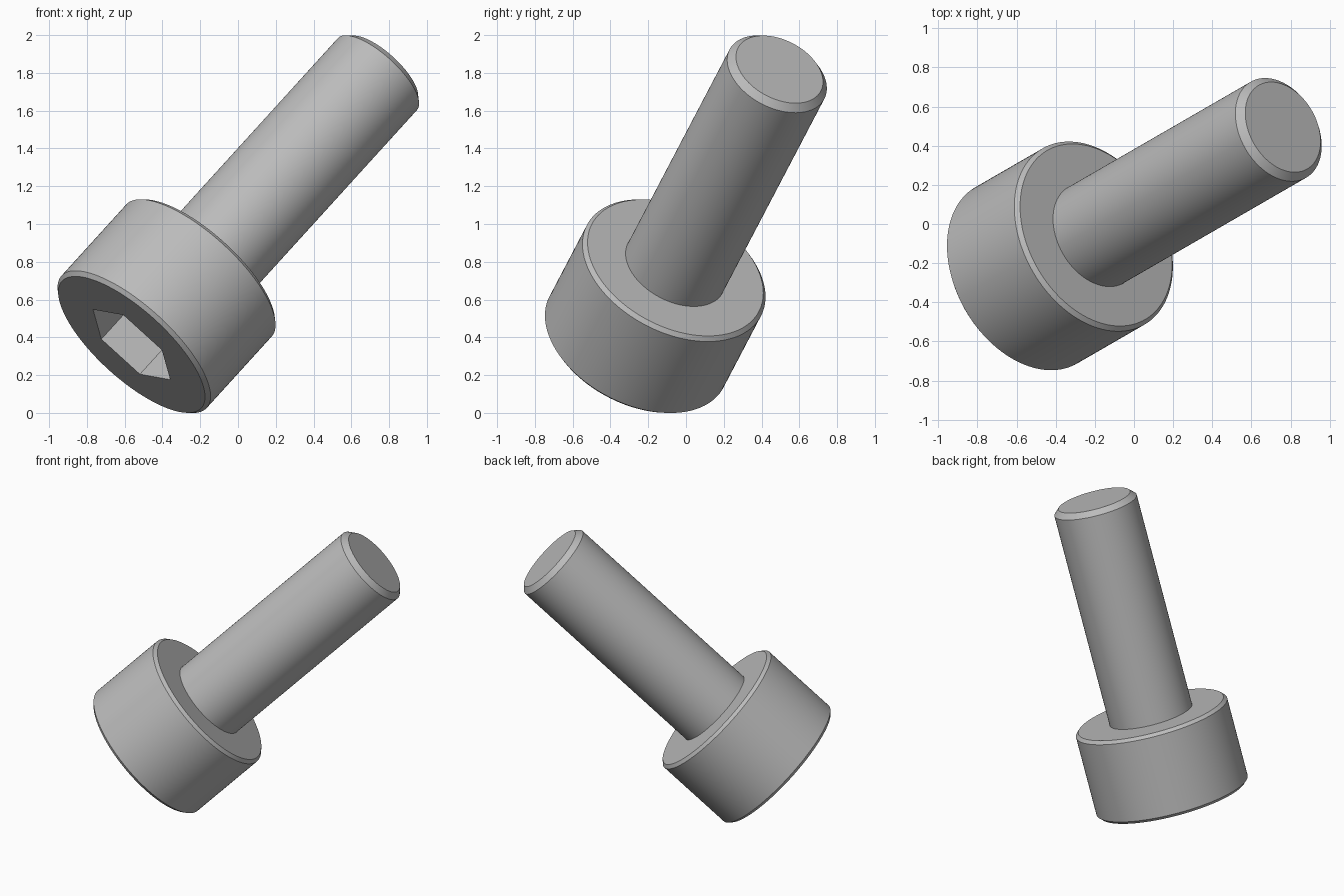
import bpy, bmesh, math
from mathutils import Matrix, Vector

cube = bpy.data.objects.get("Cube")
if cube:
    bpy.data.objects.remove(cube, do_unlink=True)

# Dimensions along the bolt's own axis, measured from the socket face
HEAD_RADIUS, HEAD_HEIGHT, HEAD_CHAMFER = 0.52, 0.59, 0.021
SHAFT_RADIUS, TOTAL_LENGTH, TIP_CHAMFER = 0.283, 2.112, 0.036
SOCKET_RADIUS, SOCKET_DEPTH = 0.276, 0.26
SEGMENTS = 128

# Tilted frame: local z runs from head to tip, local x points at a socket corner
axis = Vector((0.627, 0.362, 0.69)).normalized()
side = Vector((0, 1, 0)).cross(axis).normalized()
frame = Matrix((side, axis.cross(side), axis)).transposed().to_4x4()
frame.translation = Vector((-0.55, -0.262, 0.376)) - axis * HEAD_CHAMFER

steel = bpy.data.materials.new("grey steel")
steel.use_nodes = True
steel.diffuse_color = (0.5, 0.5, 0.5, 1)
steel.node_tree.nodes["Principled BSDF"].inputs["Base Color"].default_value = (0.5, 0.5, 0.5, 1)


def turned_part(name, profile, segments):
    """Stack rings of (radius, height) into a closed solid with flat caps."""
    bm = bmesh.new()
    rings = []
    for radius, height in profile:
        angles = [math.tau * i / segments for i in range(segments)]
        rings.append([bm.verts.new((radius * math.cos(a), radius * math.sin(a), height))
                      for a in angles])
    for low, high in zip(rings, rings[1:]):
        for i in range(segments):
            j = (i + 1) % segments
            bm.faces.new((low[i], low[j], high[j], high[i]))
    bm.faces.new(rings[0][::-1])
    bm.faces.new(rings[-1])
    mesh = bpy.data.meshes.new(name)
    bm.to_mesh(mesh)
    bm.free()
    mesh.materials.append(steel)
    obj = bpy.data.objects.new(name, mesh)
    bpy.context.collection.objects.link(obj)
    obj.matrix_world = frame
    return obj


def activate(obj):
    bpy.ops.object.select_all(action="DESELECT")
    obj.select_set(True)
    bpy.context.view_layer.objects.active = obj


# Chamfered cylinder head
inner = HEAD_RADIUS - HEAD_CHAMFER
head = turned_part("head", [(inner, 0), (HEAD_RADIUS, HEAD_CHAMFER),
                            (HEAD_RADIUS, HEAD_HEIGHT - HEAD_CHAMFER),
                            (inner, HEAD_HEIGHT)], SEGMENTS)

# Shaft, seated slightly inside the head, with a chamfered tip
shaft = turned_part("shaft", [(SHAFT_RADIUS, HEAD_HEIGHT - 0.05),
                              (SHAFT_RADIUS, TOTAL_LENGTH - TIP_CHAMFER),
                              (SHAFT_RADIUS - TIP_CHAMFER, TOTAL_LENGTH)], SEGMENTS)

# Hexagonal socket cut into the head
cutter = turned_part("socket_cutter", [(SOCKET_RADIUS, -0.1),
                                       (SOCKET_RADIUS, SOCKET_DEPTH)], 6)
cutter.hide_render = True
cut = head.modifiers.new("socket", "BOOLEAN")
cut.operation = "DIFFERENCE"
cut.solver = "EXACT"
cut.object = cutter
bpy.context.view_layer.update()
activate(head)
bpy.ops.object.modifier_apply(modifier=cut.name)
bpy.data.objects.remove(cutter, do_unlink=True)

for part in (head, shaft):
    activate(part)
    bpy.ops.object.shade_smooth_by_angle(angle=math.radians(30))
